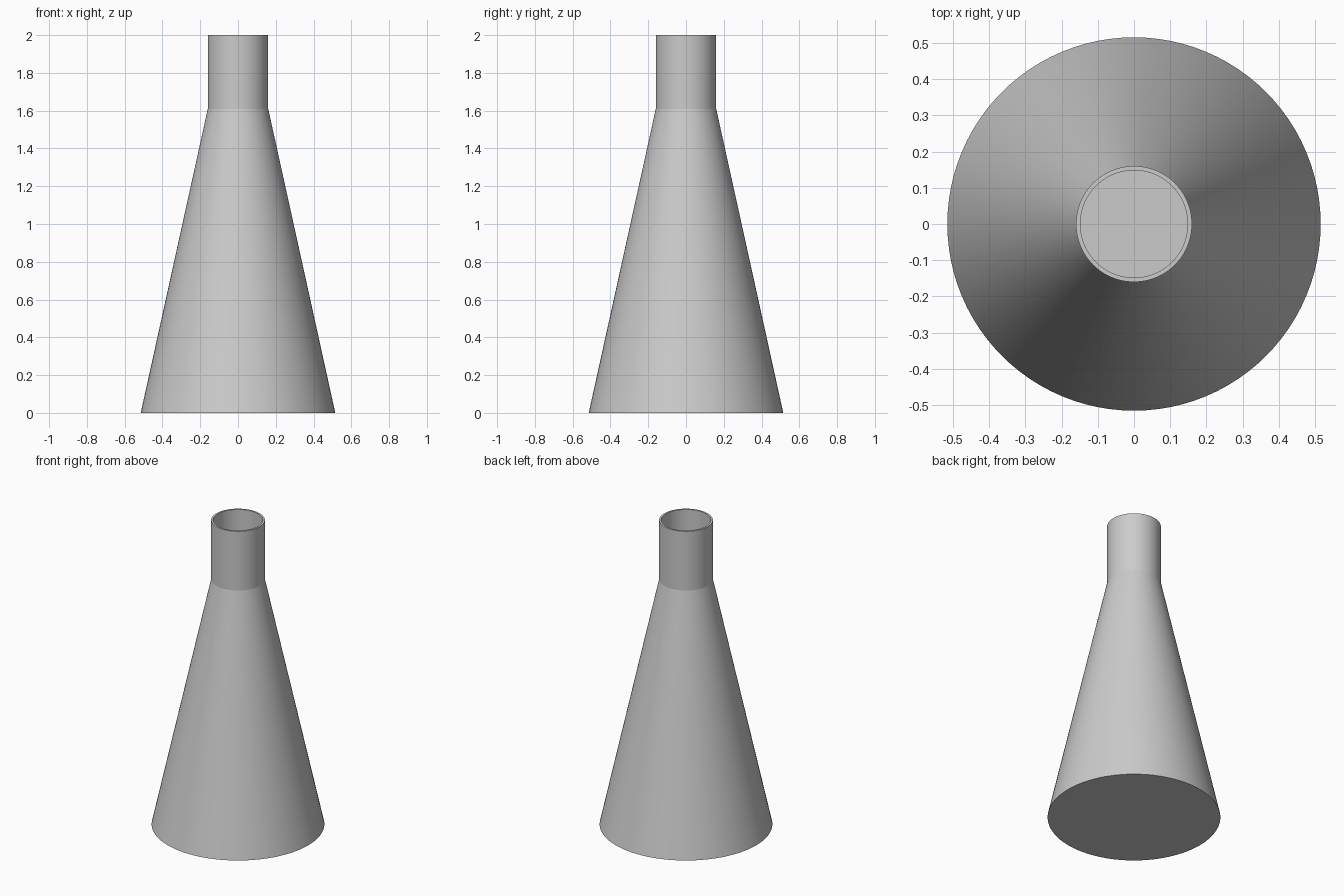
import bpy, bmesh, math
from mathutils import Matrix, Vector

cube = bpy.data.objects.get("Cube")
if cube:
    bpy.data.objects.remove(cube, do_unlink=True)

SIDES = 96
WALL = 0.012

# Plain grey material
grey = bpy.data.materials.new("light_grey")
grey.use_nodes = True
colour = (0.6, 0.6, 0.6, 1)
grey.diffuse_color = colour
grey.node_tree.nodes["Principled BSDF"].inputs["Base Color"].default_value = colour

# Wall section: outer base, shoulder, lip, then back down the inside
base, neck, shoulder, top = 0.515, 0.16, 1.61, 2.0
profile = [
    (0, 0), (base, 0), (neck, shoulder), (neck, top),
    (neck - WALL, top), (neck - WALL, shoulder),
    (base - WALL, WALL), (0, WALL),
]

# Hollow conical flask, turned around the vertical axis
bm = bmesh.new()
verts = [bm.verts.new((r, 0, z)) for r, z in profile]
edges = [bm.edges.new(pair) for pair in zip(verts, verts[1:])]
bmesh.ops.spin(bm, geom=verts + edges, cent=(0, 0, 0), axis=(0, 0, 1),
               angle=math.tau, steps=SIDES, use_merge=True)
bmesh.ops.remove_doubles(bm, verts=bm.verts, dist=0.0001)
bmesh.ops.recalc_face_normals(bm, faces=bm.faces)
mesh = bpy.data.meshes.new("conical_flask")
bm.to_mesh(mesh)
bm.free()
mesh.materials.append(grey)
flask = bpy.data.objects.new("conical_flask", mesh)
bpy.context.collection.objects.link(flask)

# Smooth walls with crisp rim, shoulder and base
bpy.ops.object.select_all(action="DESELECT")
flask.select_set(True)
bpy.context.view_layer.objects.active = flask
bpy.ops.object.shade_smooth_by_angle(angle=math.radians(10))
